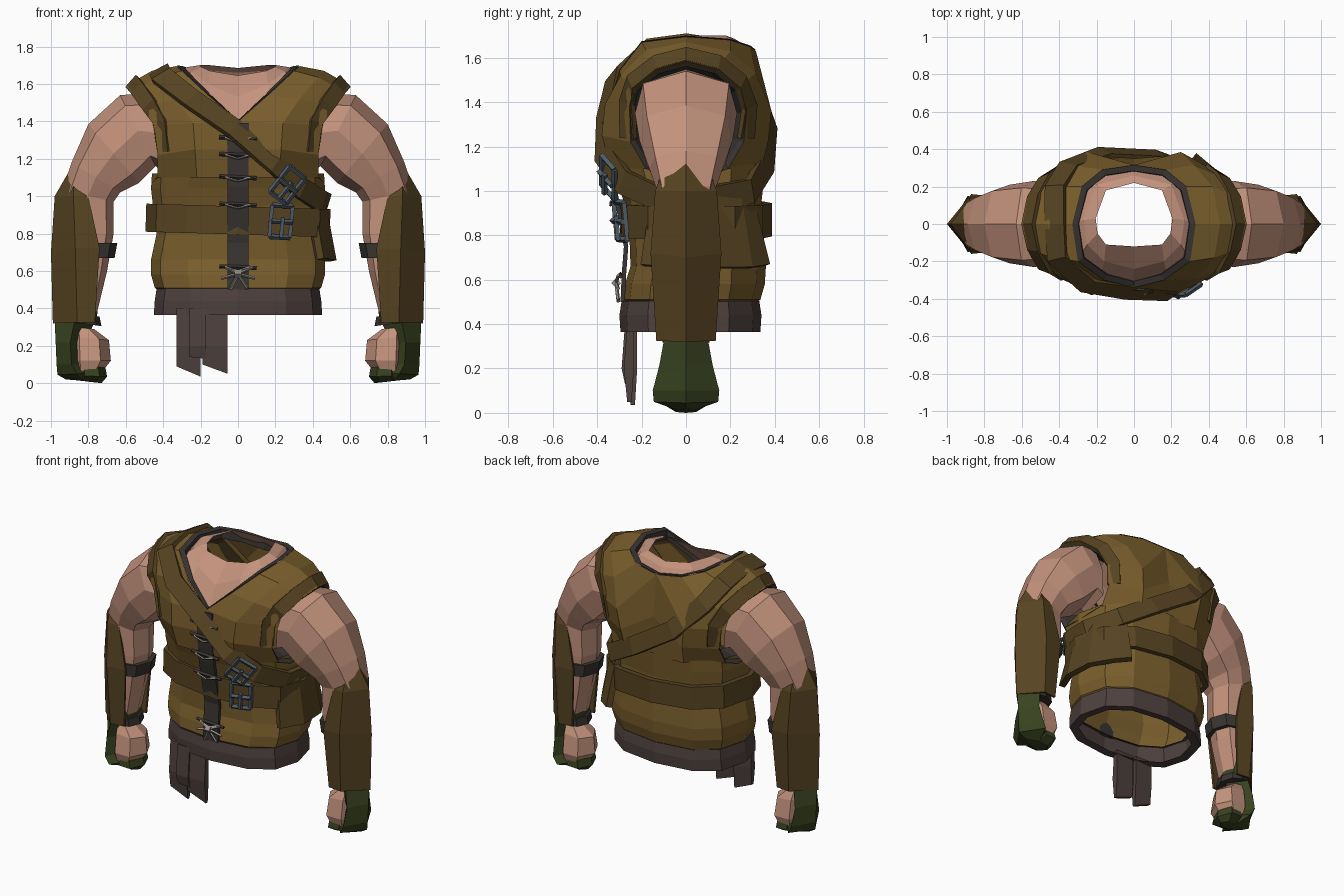
import bpy, bmesh, math
from mathutils import Vector, Matrix

if "Cube" in bpy.data.objects:
    bpy.data.objects.remove(bpy.data.objects["Cube"])


def mat(name, r, g, b):
    m = bpy.data.materials.new(name)
    m.diffuse_color = (r, g, b, 1)
    m.use_nodes = True
    m.node_tree.nodes["Principled BSDF"].inputs["Base Color"].default_value = m.diffuse_color
    return m


LEATHER = mat("leather", .19, .11, .025)
STRAP = mat("strap_leather", .095, .058, .016)
SKIN = mat("skin", .55, .29, .205)
DARK = mat("dark_cloth", .04, .035, .032)
SASH = mat("sash_cloth", .075, .052, .048)
GREEN = mat("green_cloth", .04, .055, .014)
STEEL = mat("steel", .08, .11, .14)
CORD = mat("cord", .3, .28, .25)


def finish(name, bm, m, mirror=False, thick=0):
    bmesh.ops.recalc_face_normals(bm, faces=bm.faces)
    me = bpy.data.meshes.new(name)
    bm.to_mesh(me)
    bm.free()
    me.materials.append(m)
    ob = bpy.data.objects.new(name, me)
    bpy.context.collection.objects.link(ob)
    if thick:
        s = ob.modifiers.new("Solidify", 'SOLIDIFY')
        s.thickness = thick
    if mirror:
        ob.modifiers.new("Mirror", 'MIRROR')
    return ob


def loft(name, rings, m, around=True, along=False, caps=False, **kw):
    bm = bmesh.new()
    vs = [[bm.verts.new(p) for p in r] for r in rings]
    n, k = len(vs[0]), len(vs)
    for i in range(k if along else k - 1):
        a, b = vs[i], vs[(i + 1) % k]
        for j in range(n if around else n - 1):
            bm.faces.new((a[j], a[(j + 1) % n], b[(j + 1) % n], b[j]))
    if caps:
        bm.faces.new(vs[0])
        bm.faces.new(vs[-1])
    return finish(name, bm, m, **kw)


def hoop(z, hx, yf, yb, n=12, e=.8):
    """Boxy oval torso section"""
    pts = []
    for i in range(n):
        a = 2 * math.pi * i / n
        c, s = math.cos(a), math.sin(a)
        pts.append((math.copysign(abs(c) ** e, c) * hx, abs(s) ** e * (yb if s > 0 else yf), z))
    return pts


def strap(name, pts, width, thick, center, m, closed=True, **kw):
    """Flat band along a path, facing away from center"""
    pts = [Vector(p) for p in pts]
    k, rings = len(pts), []
    for i, p in enumerate(pts):
        a = pts[i - 1] if closed or i else p
        b = pts[(i + 1) % k] if closed or i < k - 1 else p
        t = (b - a).normalized()
        n = p - Vector(center)
        n = (n - t * n.dot(t)).normalized()
        s = t.cross(n) * width / 2
        o = n * thick / 2
        rings.append([p - s - o, p + s - o, p + s + o, p - s + o])
    return loft(name, rings, m, along=closed, caps=not closed, **kw)


def bars(name, segs, r, m):
    bm = bmesh.new()
    for a, b in segs:
        a, b = Vector(a), Vector(b)
        d = b - a
        M = Matrix.Translation((a + b) / 2) @ d.to_track_quat('Z', 'Y').to_matrix().to_4x4()
        bmesh.ops.create_cone(bm, cap_ends=True, segments=4, radius1=r, radius2=r,
                              depth=d.length, matrix=M)
    return finish(name, bm, m)


# Vest: lower tube
loft("vest_body", [hoop(*r) for r in (
    (.49, .42, -.26, .31), (.51, .445, -.285, .335), (.58, .465, -.275, .355), (.66, .465, -.25, .36),
    (.80, .435, -.255, .35), (.95, .455, -.28, .34), (1.04, .465, -.31, .35), (1.12, .46, -.345, .36))], LEATHER)

# Vest: upper half running from chest over shoulder to back (neck edge, middle, armhole edge)
rows = [
    [(0, -.335, 1.10), (.22, -.335, 1.10), (.43, -.18, 1.10)],
    [(0, -.345, 1.25), (.23, -.38, 1.25), (.43, -.25, 1.22)],
    [(0, -.34, 1.40), (.24, -.365, 1.39), (.45, -.255, 1.38)],
    [(.16, -.30, 1.54), (.33, -.295, 1.52), (.51, -.235, 1.47)],
    [(.30, -.20, 1.67), (.43, -.18, 1.635), (.57, -.13, 1.555)],
    [(.33, 0, 1.695), (.46, 0, 1.67), (.60, 0, 1.59)],
    [(.28, .20, 1.68), (.42, .20, 1.63), (.57, .14, 1.555)],
    [(.17, .29, 1.65), (.32, .315, 1.53), (.51, .24, 1.47)],
    [(0, .315, 1.63), (.25, .385, 1.36), (.45, .275, 1.36)],
    [(0, .35, 1.36), (.23, .37, 1.22), (.43, .26, 1.22)],
    [(0, .35, 1.10), (.22, .34, 1.10), (.43, .19, 1.10)]]
loft("vest_chest", rows, LEATHER, around=False, mirror=True)

# Dark neck lining just inside the vest neckline
loft("neck_lining", [[(x, y, z + .005), (x * .9, y * .9, z), (x * .88, y * .88, z - .06)]
                     for x, y, z in [r[0] for r in rows[2:9]]], DARK, around=False, mirror=True)

# Armhole bands over the shoulder, and dark linings
hole = [r[2] for r in rows] + [(.46, .1, 1.07), (.46, -.1, 1.07)]
strap("armhole_band", [(x - .035, y * 1.04, z + .018) for x, y, z in hole[1:10]], .085, .025,
      (.1, 0, 1.2), STRAP, closed=False, mirror=True)
loft("armhole_lining", [[(x, y, z), (x - .02, y * .92, 1.3 + (z - 1.3) * .9),
                         (x - .14, y * .75, 1.3 + (z - 1.3) * .78)] for x, y, z in hole],
     DARK, around=False, along=True, mirror=True)

# Skin of the neck and upper chest, open in the middle
loft("neck_skin", [
    [(0, -.12, 1.645), (0, -.24, 1.53), (0, -.325, 1.36)],
    [(.15, -.11, 1.67), (.16, -.2, 1.60), (.18, -.285, 1.49)],
    [(.195, -.05, 1.69), (.25, -.11, 1.665), (.30, -.19, 1.62)],
    [(.205, .03, 1.70), (.27, .02, 1.69), (.33, .02, 1.65)],
    [(.15, .18, 1.70), (.20, .21, 1.675), (.24, .25, 1.62)],
    [(0, .22, 1.685), (0, .26, 1.66), (0, .30, 1.58)]], SKIN, around=False, mirror=True)


def limb(name, secs, m, n=8, e=.75):
    """Tube from (outer x, z, inner x, z, half depth) sections"""
    rings = []
    for ox, oz, ix, iz, d in secs:
        o, i = Vector((ox, 0, oz)), Vector((ix, 0, iz))
        ring = []
        for j in range(n):
            c, s = math.cos(2 * math.pi * j / n), math.sin(2 * math.pi * j / n)
            ring.append((o + i) / 2 + (o - i) / 2 * c
                        + Vector((0, math.copysign(d * abs(s) ** e, s), 0)))
        rings.append(ring)
    return loft(name, rings, m, caps=True, mirror=True)


# Arms, straps around them, gloves and fists
limb("arm", ((.49, 1.55, .40, 1.13, .22), (.63, 1.54, .44, 1.16, .23), (.80, 1.385, .53, 1.07, .21),
             (.89, 1.18, .63, 1.02, .165), (.94, 1.03, .665, .97, .13), (.93, .80, .665, .80, .125),
             (.92, .60, .70, .60, .11), (.91, .33, .765, .33, .09)), SKIN, e=.5)
limb("forearm_sleeve", ((.92, .66, .735, .66, .12), (.91, .33, .755, .33, .1)), GREEN)
limb("forearm_strap", ((.90, .75, .645, .75, .135), (.90, .67, .66, .67, .135)), DARK)
limb("wrist_strap", ((.92, .37, .74, .355, .105), (.92, .33, .73, .305, .105)), DARK)
limb("glove", ((.98, .33, .77, .32, .10), (.975, .22, .82, .21, .12), (.97, .10, .81, .10, .15),
               (.965, .045, .76, .055, .145), (.92, .02, .74, .005, .04)), GREEN, n=4)
limb("fist", ((.88, .30, .77, .29, .07), (.90, .25, .69, .23, .10), (.90, .12, .68, .12, .12),
              (.88, .06, .72, .07, .10)), SKIN, n=6)
limb("finger_guard", ((.86, .10, .71, .09, .10), (.86, .04, .70, .035, .11), (.86, .015, .73, 0, .05)), GREEN, n=6)

# Bracers: ridged plates wrapped round the outer forearm (inner x, side x, z, ridge z, ridge x, half depth)
brace = ((.83, .88, 1.07, 1.13, .905, .11), (.80, .88, 1.0, 1.0, .98, .135), (.74, .87, .72, .70, 1.0, .155),
         (.765, .86, .325, .32, .99, .13))
loft("bracer", [[(xi, -d * .95, z), (xm, -d * 1.03, z), (xr, 0, zr), (xm, d * 1.03, z), (xi, d * .95, z)]
                for xi, xm, z, zr, xr, d in brace], STRAP, around=False, mirror=True, thick=.015)

# Waist belt, hip flap, and shoulder strap looping round the body
strap("waist_belt", [(x, y, z - .03 * x) for x, y, z in hoop(.87, .475, -.28, .37)], .15, .035,
      (0, 0, .87), STRAP)
strap("hip_flap", [(.41, -.17, .84), (.475, -.03, .83), (.465, .14, .83), (.39, .26, .83), (.31, .32, .84)],
      .36, .04, (0, 0, .74), STRAP, closed=False)
strap("shoulder_strap", [
    (-.41, -.18, 1.645), (-.25, -.325, 1.52), (-.02, -.36, 1.36), (.20, -.37, 1.17), (.34, -.28, 1.04),
    (.45, -.13, .97), (.47, .08, .96), (.36, .29, 1.0), (.14, .365, 1.13), (-.16, .38, 1.32),
    (-.35, .31, 1.52), (-.42, .2, 1.64), (-.42, 0, 1.67)], .115, .03, (-.15, 0, 1.15), STRAP)

# Sash with hanging tails
loft("sash", [hoop(*r) for r in ((.49, .40, -.25, .29), (.505, .435, -.29, .33), (.44, .445, -.30, .34),
                                 (.365, .45, -.295, .335), (.37, .39, -.24, .28))], SASH)
for nm, x0, x1, zl, zr, y in (("sash_tail_long", -.33, -.2, .09, .035, -.25),
                             ("sash_tail_front", -.19, -.055, .10, .05, -.265),
                             ("sash_tail_fold", -.26, -.17, .14, .13, -.275)):
    loft(nm, [[(x0, y, .40), (x1, y, .40), (x1, y + .03, .40), (x0, y + .03, .40)],
              [(x0, y - .015, .2), (x1, y - .015, .2), (x1, y + .03, .2), (x0, y + .03, .2)],
              [(x0, y, zl), (x1, y, zr), (x1, y + .02, zr), (x0, y + .02, zl)]], SASH, caps=True)


# Buckles: rectangular frames with crossbars
def buckle(name, loc, w, h, turn, lean):
    M = Matrix.Translation(loc) @ Matrix.Rotation(.4, 4, 'Z') @ Matrix.Rotation(lean, 4, 'X') @ Matrix.Rotation(turn, 4, 'Y')
    P = lambda x, z, y=0: M @ Vector((x, y, z))
    w, h = w / 2, h / 2
    bars(name, [(P(-w, -h), P(w, -h)), (P(-w, h), P(w, h)), (P(-w, -h), P(-w, h)), (P(w, -h), P(w, h)),
                (P(-w, 0, -.015), P(w, 0, -.015)), (P(0, -h, -.02), P(0, h * .3, -.02))], .014, STEEL)


buckle("belt_buckle", (.23, -.295, .865), .12, .17, .05, .12)
buckle("strap_buckle", (.265, -.35, 1.06), .12, .17, .6, .3)

# Front placket with lacing and a tied bow
strap("placket", [(0, -.285, .50), (0, -.28, .62), (0, -.27, .75), (0, -.3, .9), (0, -.33, 1.05),
                  (0, -.35, 1.25), (0, -.345, 1.39)], .11, .02, (0, 1, .9), DARK, closed=False)
ties = ((1.31, -.36), (1.22, -.36), (1.10, -.35), (.955, -.325), (.62, -.295))
bars("lace_bars", [((-.1, y, z + .005), (.1, y, z - .005)) for z, y in ties], .011, DARK)
bars("laces", [s for z, y in ties for s in (((-.07, y - .012, z), (0, y - .015, z - .02)),
                                            ((0, y - .015, z - .02), (.07, y - .012, z)))], .006, CORD)
c = (0, -.315, .585)
tips = [(-.09, .56), (-.07, .62), (.08, .62), (.09, .56), (-.04, .50), (.05, .51)]
bars("bow", [(c, (x, -.305, z)) for x, z in tips], .008, CORD)
bars("bow_knot", [((-.018, -.315, .585), (.018, -.315, .585))], .022, CORD)
